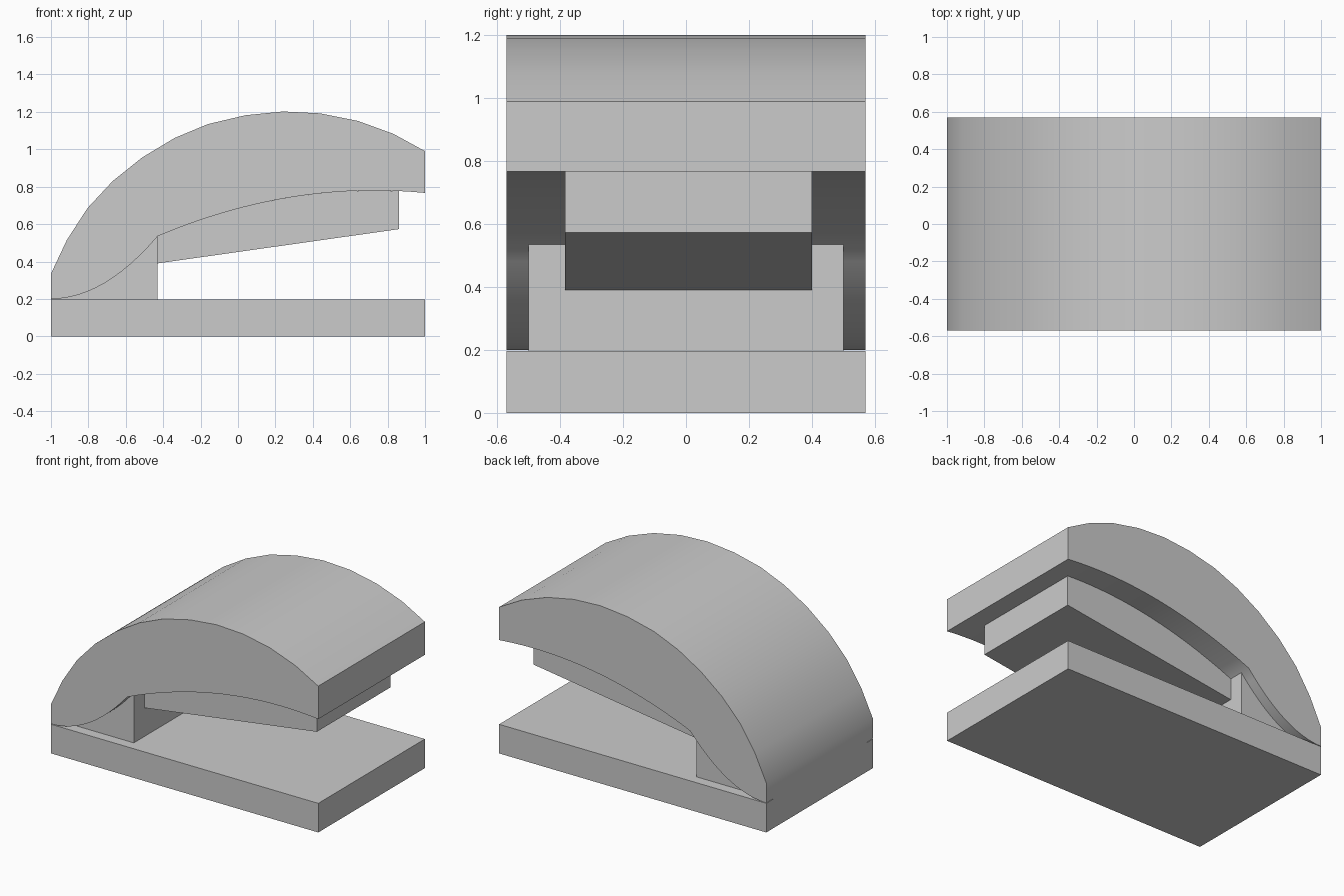
import bpy, bmesh

if "Cube" in bpy.data.objects:
    bpy.data.objects.remove(bpy.data.objects["Cube"])

grey = bpy.data.materials.new("light_grey")
grey.diffuse_color = (0.6, 0.6, 0.6, 1)
grey.use_nodes = True
grey.node_tree.nodes["Principled BSDF"].inputs["Base Color"].default_value = grey.diffuse_color


def extrude_profile(name, profile, y0, y1):
    """Extrude an (x, z) outline from y0 to y1."""
    bm = bmesh.new()
    face = bm.faces.new([bm.verts.new((x, y0, z)) for x, z in profile])
    ext = bmesh.ops.extrude_face_region(bm, geom=[face])
    verts = [v for v in ext["geom"] if isinstance(v, bmesh.types.BMVert)]
    bmesh.ops.translate(bm, verts=verts, vec=(0, y1 - y0, 0))
    bmesh.ops.recalc_face_normals(bm, faces=bm.faces)
    mesh = bpy.data.meshes.new(name)
    bm.to_mesh(mesh)
    bm.free()
    mesh.materials.append(grey)
    obj = bpy.data.objects.new(name, mesh)
    bpy.context.collection.objects.link(obj)
    bpy.ops.object.select_all(action='DESELECT')
    obj.select_set(True)
    bpy.context.view_layer.objects.active = obj
    bpy.ops.object.shade_smooth_by_angle()
    return obj


def curve(f, x0, x1, n):
    return [(x0 + (x1 - x0) * i / n, f(x0 + (x1 - x0) * i / n)) for i in range(n + 1)]


def heel(x):      # concave sweep rising from the base
    return 0.2 + 1.03 * (x + 1) ** 2


def ceiling(x):   # shallow arch under the canopy
    return 0.78 - 0.182 * (x - 0.73) ** 2


HALF = 0.57
NECK_X = -0.43
heel_pts = curve(heel, -1, NECK_X, 12)
top = [(-1, 0.335), (-0.915, 0.515), (-0.805, 0.685), (-0.67, 0.83), (-0.51, 0.958),
       (-0.34, 1.06), (-0.16, 1.135), (0.04, 1.182), (0.24, 1.202), (0.44, 1.192),
       (0.64, 1.152), (0.83, 1.083), (1, 0.99)]

# flat base slab
extrude_profile("base", [(-1, 0), (1, 0), (1, 0.197), (-1, 0.197)], -HALF, HALF)

# arched canopy
extrude_profile("canopy", heel_pts + curve(ceiling, NECK_X, 1, 16)[1:] + top[::-1], -HALF, HALF)

# neck joining the base and canopy
extrude_profile("neck", heel_pts + [(NECK_X, 0.197), (-1, 0.197)], -0.5, 0.5)

# wedge hanging below the canopy
extrude_profile("hanging_wedge", curve(ceiling, NECK_X, 0.86, 14) + [(0.86, 0.573), (NECK_X, 0.39)],
                -0.385, 0.4)
